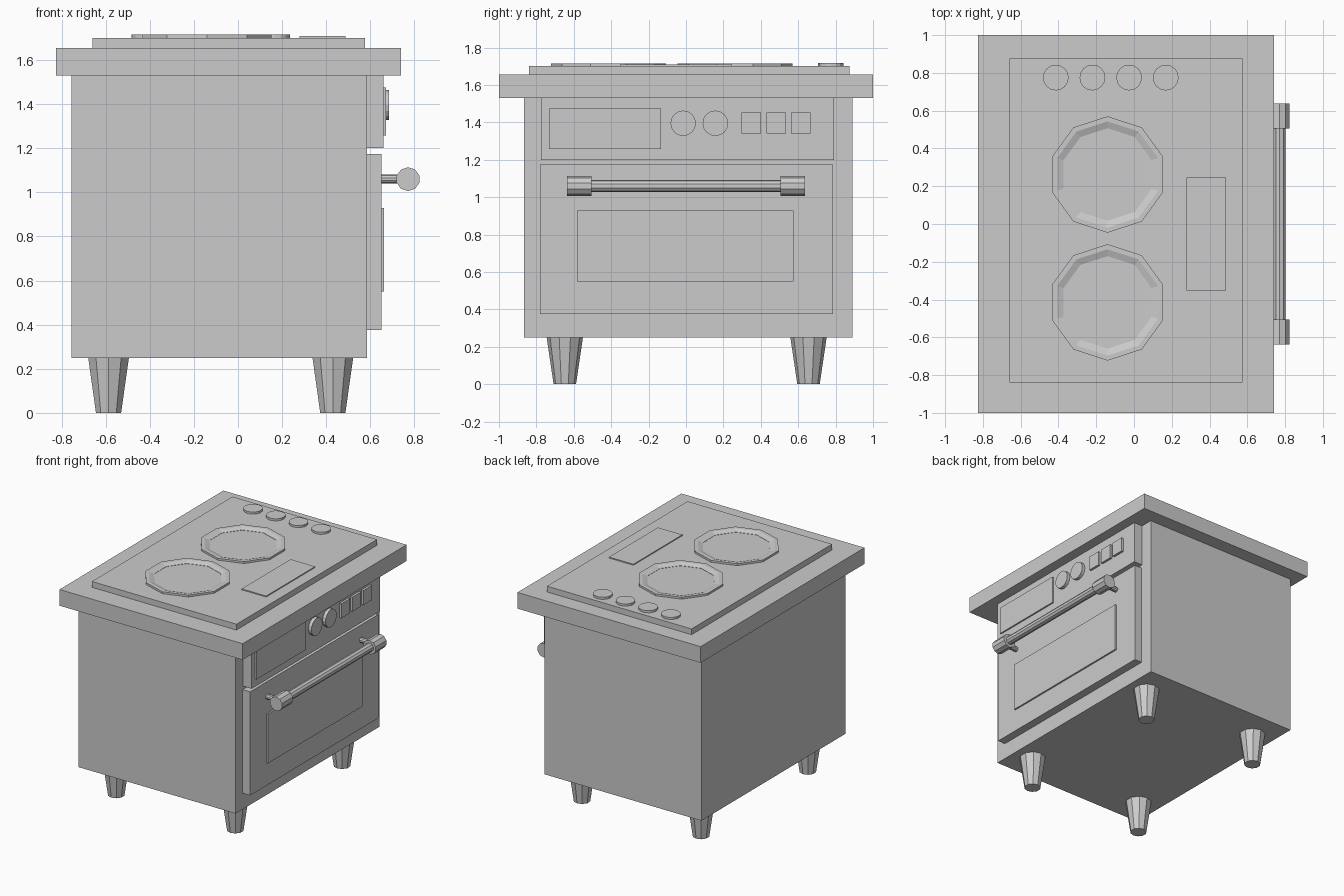
import bpy, bmesh
from math import pi, cos, sin
from mathutils import Matrix, Vector

if "Cube" in bpy.data.objects:
    bpy.data.objects.remove(bpy.data.objects["Cube"])


def finish(name, bm):
    bmesh.ops.recalc_face_normals(bm, faces=bm.faces)
    me = bpy.data.meshes.new(name)
    bm.to_mesh(me)
    bm.free()
    ob = bpy.data.objects.new(name, me)
    bpy.context.collection.objects.link(ob)
    return ob


def box(name, x, y, z):
    """Box from (min, max) ranges."""
    bm = bmesh.new()
    bmesh.ops.create_cube(bm, size=1)
    for v in bm.verts:
        v.co = Vector(r[0] if c < 0 else r[1] for c, r in zip(v.co, (x, y, z)))
    return finish(name, bm)


def cyl(name, a, b, r1, r2=None, n=10, spin=0):
    """Cylinder or cone between two points."""
    a, b = Vector(a), Vector(b)
    axis = b - a
    bm = bmesh.new()
    m = (Matrix.Translation((a + b) / 2)
         @ axis.to_track_quat('Z', 'Y').to_matrix().to_4x4()
         @ Matrix.Rotation(spin, 4, 'Z'))
    bmesh.ops.create_cone(bm, cap_ends=True, segments=n, radius1=r1,
                          radius2=r1 if r2 is None else r2,
                          depth=axis.length, matrix=m)
    return finish(name, bm)


def ring(name, x, y, profile, n=10):
    """Lathe a closed (radius, z) profile, with a vertex on the y axis."""
    bm = bmesh.new()
    loops = []
    for i in range(n):
        t = pi / 2 + 2 * pi * i / n
        loops.append([bm.verts.new((x + r * cos(t), y + r * sin(t), z))
                      for r, z in profile])
    k = len(profile)
    for i in range(n):
        p, q = loops[i], loops[(i + 1) % n]
        for j in range(k):
            bm.faces.new((p[j], q[j], q[(j + 1) % k], p[(j + 1) % k]))
    return finish(name, bm)


# Cabinet and worktop
box("oven_body", (-0.755, 0.585), (-0.865, 0.89), (0.25, 1.53))
box("worktop", (-0.825, 0.74), (-1, 1), (1.53, 1.655))
box("hob_plate", (-0.66, 0.575), (-0.84, 0.875), (1.655, 1.7))

# Tapered legs
for x in (-0.587, 0.43):
    for y in (-0.648, 0.655):
        cyl("leg", (x, y, 0), (x, y, 0.25), 0.06, 0.097)

# Burners, hob display and hob knobs
for y in (-0.415, 0.262):
    ring("burner", -0.14, y, [(0.308, 1.695), (0.308, 1.715), (0.281, 1.715),
                              (0.245, 1.702), (0.245, 1.695)])
box("hob_display", (0.278, 0.487), (-0.352, 0.245), (1.7, 1.708))
for i in range(4):
    x = -0.414 + 0.194 * i
    cyl("hob_knob", (x, 0.775, 1.695), (x, 0.775, 1.716), 0.068, n=16)

# Control panel
box("control_panel", (0.585, 0.66), (-0.775, 0.79), (1.2, 1.53))
box("panel_display", (0.655, 0.672), (-0.733, -0.133), (1.258, 1.475))
for y in (-0.015, 0.157):
    cyl("panel_knob", (0.655, y, 1.395), (0.685, y, 1.395), 0.068, n=16)
for y in (0.348, 0.483, 0.614):
    box("panel_button", (0.655, 0.678), (y - 0.052, y + 0.052), (1.34, 1.452))

# Oven door with window
box("oven_door", (0.585, 0.65), (-0.78, 0.785), (0.375, 1.175))
box("door_window", (0.645, 0.663), (-0.582, 0.575), (0.55, 0.93))

# Door handle
hx, hz = 0.771, 1.06
cyl("handle_bar", (hx, -0.52, hz), (hx, 0.52, hz), 0.033)
for s in (-1, 1):
    cyl("handle_end", (hx, s * 0.505, hz), (hx, s * 0.637, hz), 0.054)
    cyl("handle_post", (0.64, s * 0.572, hz), (hx, s * 0.572, hz), 0.02)
